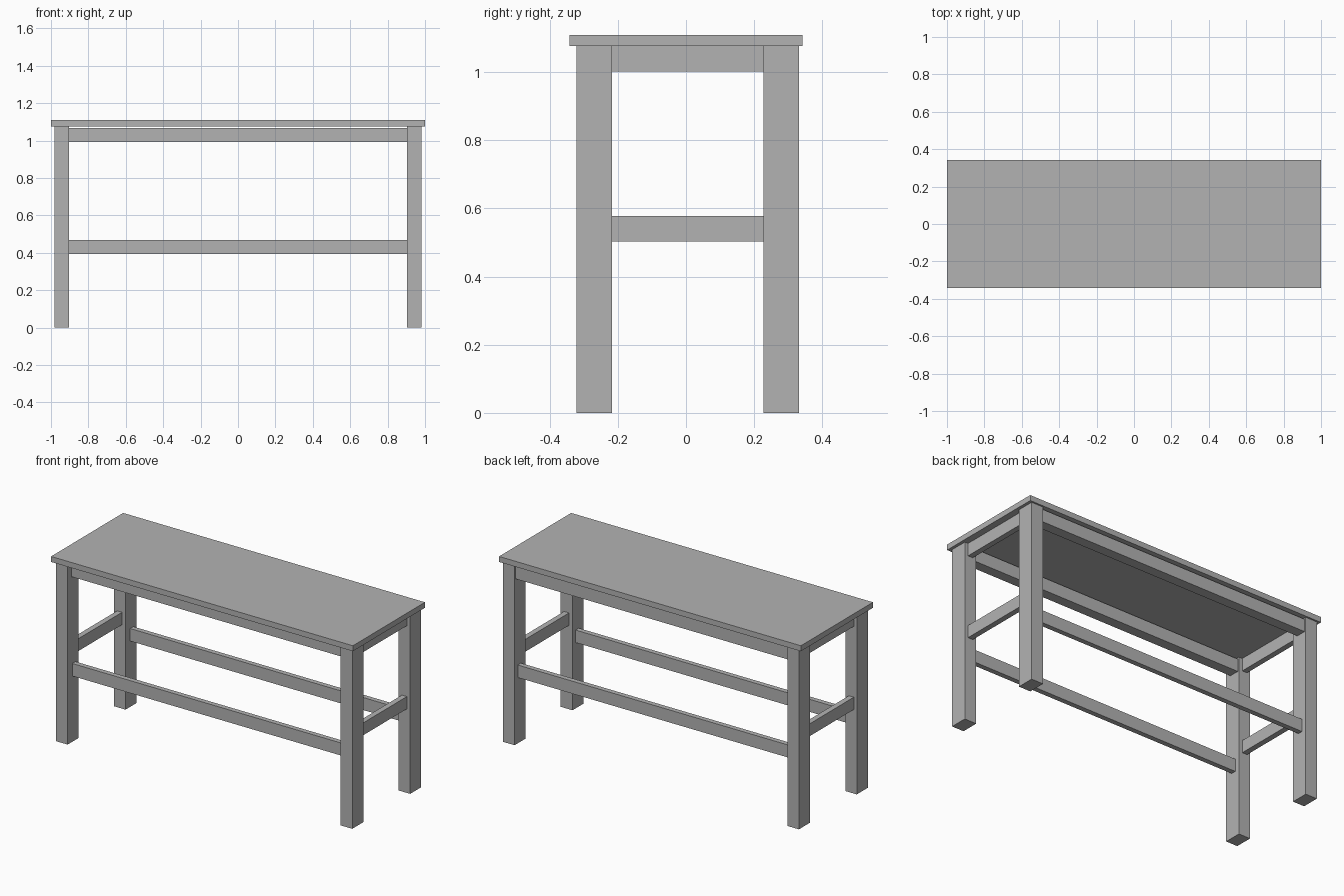
import bpy
import bmesh
from mathutils import Matrix, Vector

cube = bpy.data.objects.get("Cube")
if cube:
    bpy.data.objects.remove(cube, do_unlink=True)

# One plain grey for the whole table
grey = bpy.data.materials.new("plain grey")
grey.use_nodes = True
colour = (0.45, 0.45, 0.45, 1)
grey.diffuse_color = colour
grey.node_tree.nodes["Principled BSDF"].inputs["Base Color"].default_value = colour


def board(name, x, y, z):
    """Box spanning the given (low, high) ranges."""
    low, high = (Vector(c) for c in zip(x, y, z))
    bm = bmesh.new()
    bmesh.ops.create_cube(
        bm, size=1,
        matrix=Matrix.Translation((low + high) / 2) @ Matrix.Diagonal((high - low).to_4d()))
    mesh = bpy.data.meshes.new(name)
    bm.to_mesh(mesh)
    bm.free()
    mesh.materials.append(grey)
    bpy.context.collection.objects.link(bpy.data.objects.new(name, mesh))


TOP = 1.076
leg_x = {"right": (-0.98, -0.904), "left": (0.904, 0.982)}
leg_y = {"front": (-0.321, -0.217), "back": (0.227, 0.331)}
long_span = (-0.904, 0.904)
short_span = (-0.217, 0.227)

# Table top
board("table_top", (-1, 1), (-0.341, 0.341), (TOP, 1.109))

# Legs
for side, x in leg_x.items():
    for end, y in leg_y.items():
        board(f"{end}_{side}_leg", x, y, (0, TOP))

# Long rails: thick ones under the top, thin stretchers lower down
for end, (y, _) in leg_y.items():
    board(f"{end}_apron", long_span, (y + 0.034, y + 0.095), (0.993, 1.068))
    board(f"{end}_stretcher", long_span, (y + 0.044, y + 0.074), (0.394, 0.469))

# Short rails at both ends
for side, s in (("right", -1), ("left", 1)):
    x = sorted((s * 0.927, s * 0.96))
    board(f"{side}_apron", x, short_span, (1.001, TOP))
    board(f"{side}_stretcher", x, short_span, (0.503, 0.577))
